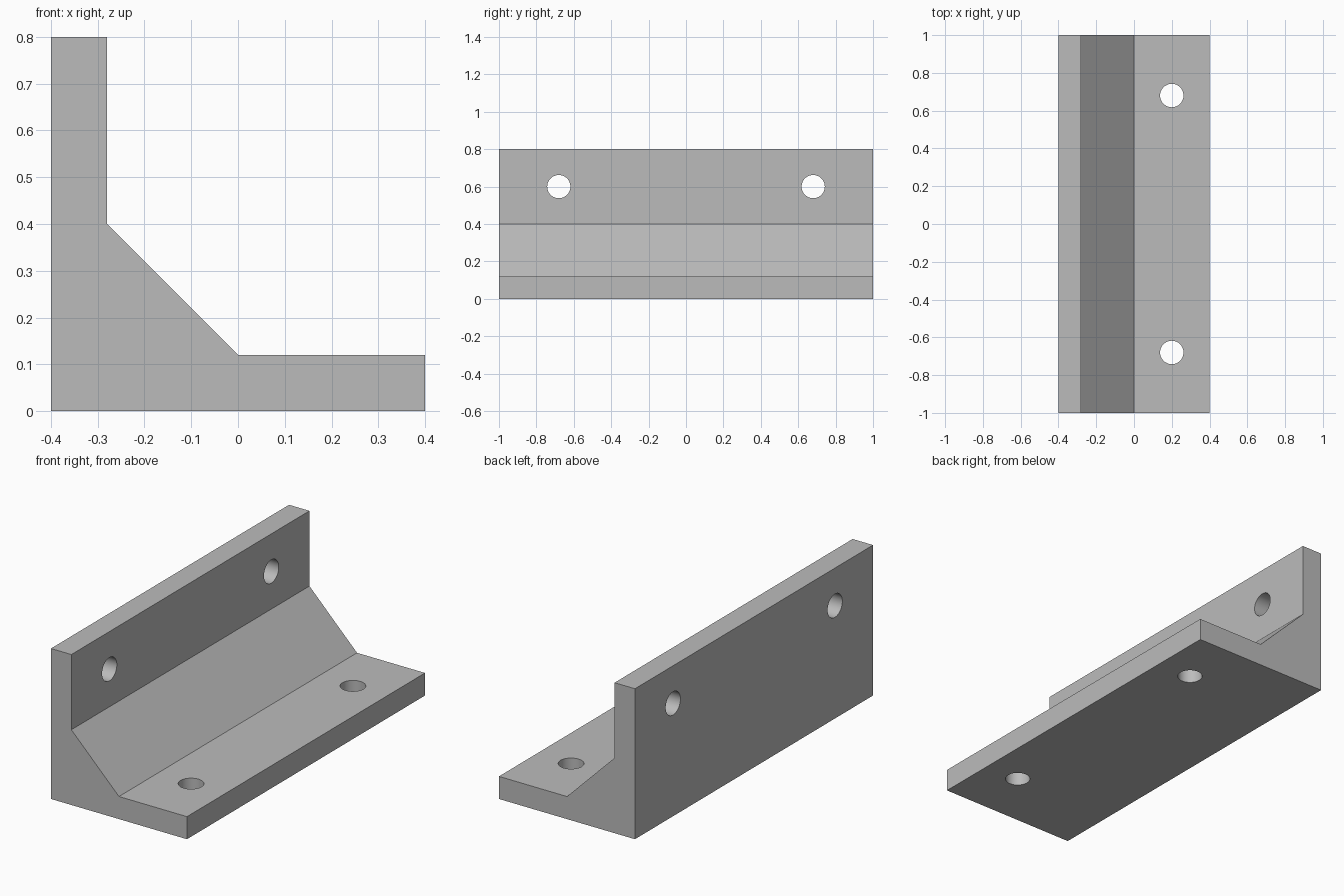
import bpy
import bmesh
from math import pi
from mathutils import Matrix, Vector

default_cube = bpy.data.objects.get("Cube")
if default_cube:
    bpy.data.objects.remove(default_cube, do_unlink=True)

HALF_LENGTH = 1.0
HOLE_RADIUS = 0.062
HOLE_Y = 0.68

# Plain grey material
grey = bpy.data.materials.new("plain_grey")
grey.use_nodes = True
colour = (0.5, 0.5, 0.5, 1)
grey.diffuse_color = colour
grey.node_tree.nodes["Principled BSDF"].inputs["Base Color"].default_value = colour


def add_object(name, bm):
    bmesh.ops.recalc_face_normals(bm, faces=bm.faces)
    mesh = bpy.data.meshes.new(name)
    bm.to_mesh(mesh)
    bm.free()
    mesh.materials.append(grey)
    obj = bpy.data.objects.new(name, mesh)
    bpy.context.collection.objects.link(obj)
    return obj


# Angle bracket: L profile with a sloped inner fillet, extruded along y
profile = [(-0.4, 0), (0.4, 0), (0.4, 0.12), (0, 0.12),
           (-0.28, 0.4), (-0.28, 0.8), (-0.4, 0.8)]
bm = bmesh.new()
end_face = bm.faces.new([bm.verts.new((x, -HALF_LENGTH, z)) for x, z in profile])
result = bmesh.ops.extrude_face_region(bm, geom=[end_face], use_keep_orig=True)
moved = [g for g in result["geom"] if isinstance(g, bmesh.types.BMVert)]
bmesh.ops.translate(bm, verts=moved, vec=(0, 2 * HALF_LENGTH, 0))
bracket = add_object("angle_bracket", bm)

# Hole cutters: two through the base flange, two through the upright flange
bm = bmesh.new()
for y in (-HOLE_Y, HOLE_Y):
    for centre, turn in ((Vector((0.2, y, 0.06)), 0), (Vector((-0.34, y, 0.6)), pi / 2)):
        bmesh.ops.create_cone(
            bm, cap_ends=True, segments=48, radius1=HOLE_RADIUS, radius2=HOLE_RADIUS,
            depth=0.2, matrix=Matrix.Translation(centre) @ Matrix.Rotation(turn, 4, "Y"))
cutter = add_object("hole_cutter", bm)
cutter.hide_render = True

# Drill the bolt holes, then discard the cutter
drill = bracket.modifiers.new("bolt_holes", "BOOLEAN")
drill.operation = "DIFFERENCE"
drill.solver = "EXACT"
drill.object = cutter
bpy.context.view_layer.objects.active = bracket
bracket.select_set(True)
cutter.select_set(False)
bpy.ops.object.modifier_apply(modifier=drill.name)
bpy.data.objects.remove(cutter, do_unlink=True)

# Smooth hole walls, crisp edges
bpy.ops.object.shade_smooth_by_angle(angle=pi / 6)
